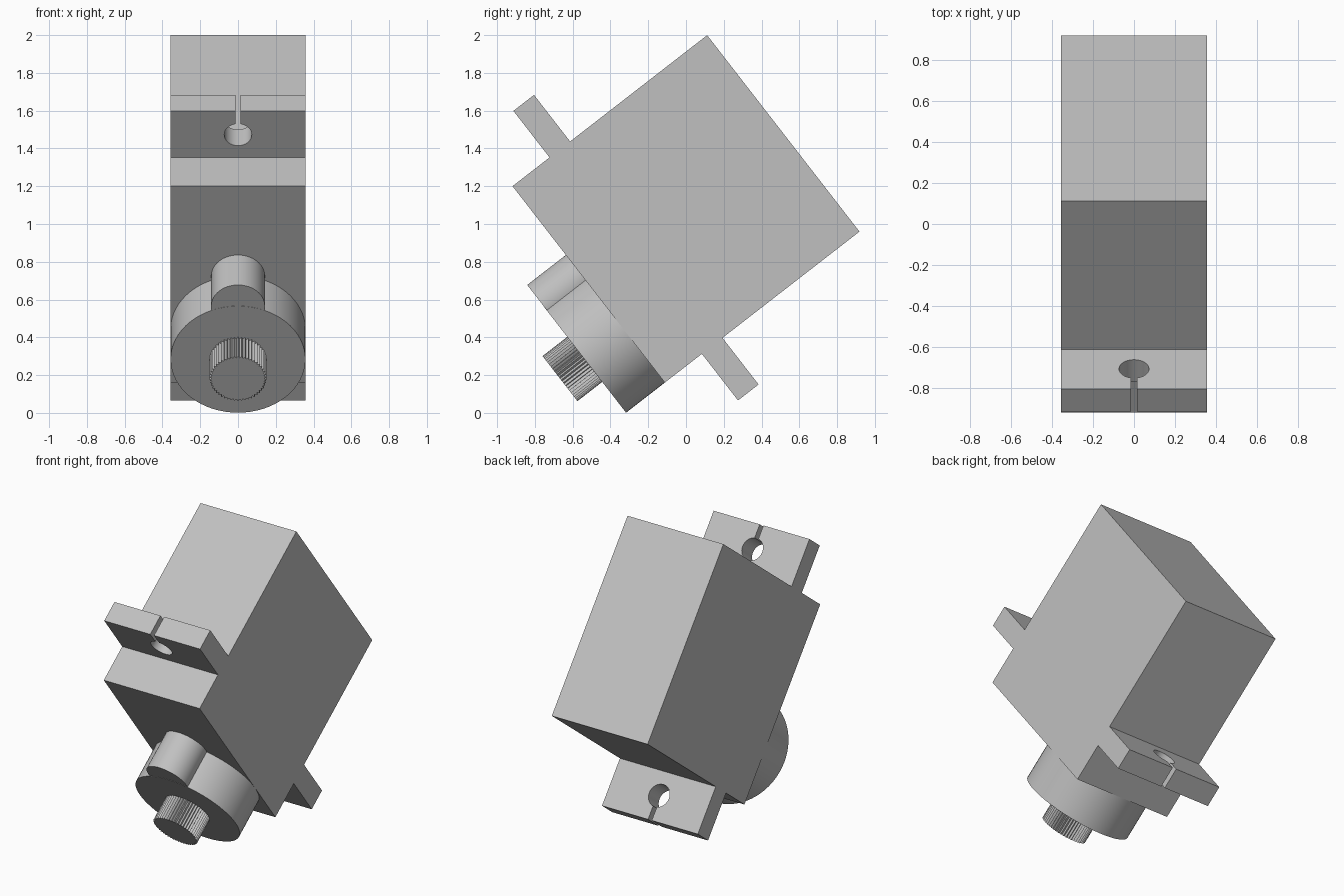
import bpy, bmesh
from math import sin, cos, pi, radians, asin
from mathutils import Matrix, Vector

cube = bpy.data.objects.get("Cube")
if cube:
    bpy.data.objects.remove(cube)

grey = bpy.data.materials.new("light grey")
grey.use_nodes = True
grey.diffuse_color = (0.53, 0.53, 0.53, 1)
grey.node_tree.nodes["Principled BSDF"].inputs["Base Color"].default_value = grey.diffuse_color

# The whole motor is tilted: local y runs along its length, local z along the shaft
TILT = Matrix.Translation((0, 0, 1.08)) @ Matrix.Rotation(radians(127.8), 4, "X")
HALF_WIDTH, HALF_LENGTH, FRONT = 0.357, 0.658, 0.652
SHAFT_Y = HALF_LENGTH * -1 + HALF_WIDTH


def prism(name, outline, low, high, smooth=False):
    """Extrude a closed outline from low to high along the shaft axis."""
    bm = bmesh.new()
    base = bm.faces.new([bm.verts.new((x, y, low)) for x, y in outline])
    top = bmesh.ops.extrude_face_region(bm, geom=[base])["geom"]
    moved = [v for v in top if isinstance(v, bmesh.types.BMVert)]
    bmesh.ops.translate(bm, verts=moved, vec=Vector((0, 0, high - low)))
    bmesh.ops.recalc_face_normals(bm, faces=bm.faces)
    mesh = bpy.data.meshes.new(name)
    bm.to_mesh(mesh)
    bm.free()
    mesh.materials.append(grey)
    obj = bpy.data.objects.new(name, mesh)
    bpy.context.collection.objects.link(obj)
    obj.matrix_world = TILT
    if smooth:
        bpy.ops.object.select_all(action="DESELECT")
        obj.select_set(True)
        bpy.context.view_layer.objects.active = obj
        bpy.ops.object.shade_smooth_by_angle(angle=radians(30))
    return obj


def arc(radius, centre_y, start=0, end=2 * pi, count=64):
    return [(radius * cos(start + (end - start) * i / count),
             centre_y + radius * sin(start + (end - start) * i / count))
            for i in range(count)]


# Main case
w, l = HALF_WIDTH, HALF_LENGTH
prism("motor_case", [(-w, -l), (w, -l), (w, l), (-w, l)], -FRONT, FRONT)

# Mounting tabs, each with a screw hole open to the outer edge through a slot
HOLE_R, HOLE_Y, SLOT, TIP = 0.073, 0.81, 0.014, 0.97
gap = asin(SLOT / HOLE_R)
hole = arc(HOLE_R, HOLE_Y, pi / 2 - gap, pi / 2 + gap - 2 * pi, 40)
hole.append((-SLOT, HOLE_Y + HOLE_R * cos(gap)))
tab = [(-w, l), (w, l), (w, TIP), (SLOT, TIP)] + hole + [(-SLOT, TIP), (-w, TIP)]
for name, side in (("upper_mounting_tab", 1), ("lower_mounting_tab", -1)):
    prism(name, [(x, y * side) for x, y in tab], 0.266, 0.404, True)

# Gear housing: a large round boss with a small one overlapping it
BOSS_TOP = 0.912
prism("gear_boss", arc(w, SHAFT_Y), FRONT, BOSS_TOP, True)
prism("idler_boss", arc(0.142, 0.055), FRONT, BOSS_TOP - 0.001, True)

# Splined output shaft
TEETH = 50
spline = []
for i in range(TEETH):
    for step, r in ((0, 0.138), (0.5, 0.151)):
        a = 2 * pi * (i + step) / TEETH
        spline.append((r * cos(a), SHAFT_Y + r * sin(a)))
prism("splined_shaft", spline, BOSS_TOP - 0.02, 1.078)
